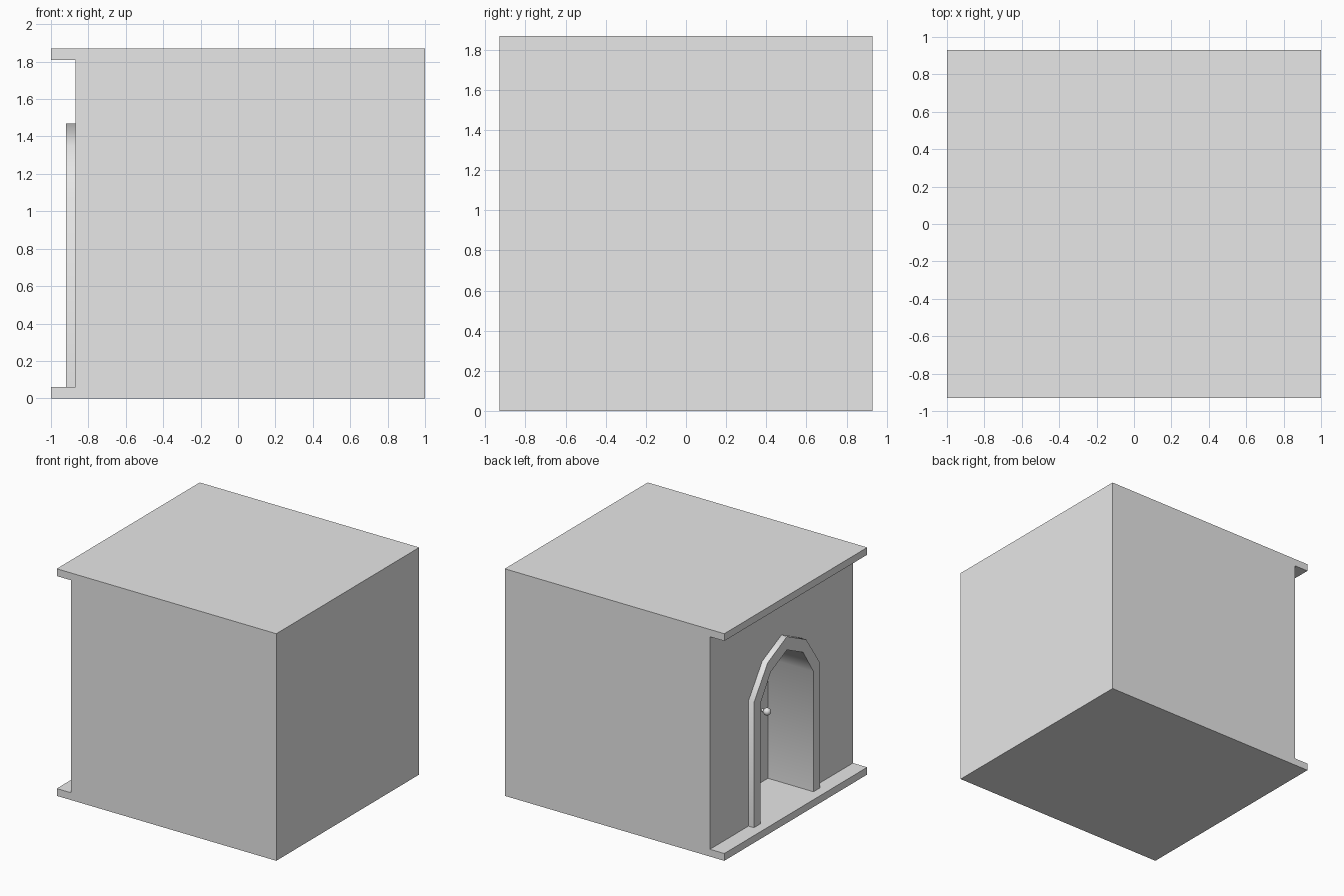
import bpy
import bmesh
import math
from mathutils import Vector

cube = bpy.data.objects.get("Cube")
if cube:
    bpy.data.objects.remove(cube, do_unlink=True)

# Single plain material
grey = bpy.data.materials.new("light_grey")
grey.use_nodes = True
grey.diffuse_color = (0.8, 0.8, 0.8, 1)
grey.node_tree.nodes["Principled BSDF"].inputs["Base Color"].default_value = (0.8, 0.8, 0.8, 1)

FLOOR, CEILING, TOP = 0.06, 1.81, 1.87
DEPTH = 0.93
WALL, FRAME, DOOR = -0.87, -0.92, -0.5


def prism(name, points, offset):
    """Extrude a flat outline along a vector."""
    bm = bmesh.new()
    face = bm.faces.new([bm.verts.new(p) for p in points])
    new = bmesh.ops.extrude_face_region(bm, geom=[face])["geom"]
    verts = [g for g in new if isinstance(g, bmesh.types.BMVert)]
    bmesh.ops.translate(bm, verts=verts, vec=Vector(offset))
    bmesh.ops.recalc_face_normals(bm, faces=bm.faces)
    mesh = bpy.data.meshes.new(name)
    bm.to_mesh(mesh)
    bm.free()
    mesh.materials.append(grey)
    obj = bpy.data.objects.new(name, mesh)
    bpy.context.collection.objects.link(obj)
    return obj


def arch(half):
    """Mirror half an arch outline, given from the foot to the apex."""
    return half + [(-y, z) for y, z in reversed(half[:-1])]


def at_x(outline, x):
    return [(x, y, z) for y, z in outline]


def smooth(obj, degrees):
    bpy.ops.object.select_all(action='DESELECT')
    obj.select_set(True)
    bpy.context.view_layer.objects.active = obj
    bpy.ops.object.shade_smooth_by_angle(angle=math.radians(degrees))


outer = arch([(0.43, FLOOR), (0.43, 1.09), (0.25, 1.35), (0, 1.47)])
inner = arch([(0.345, FLOOR), (0.345, 1.05), (0.21, 1.26), (0, 1.36)])

# Block with overhanging floor and roof slabs on the entrance side
side = [(-1, 0), (1, 0), (1, TOP), (-1, TOP), (-1, CEILING),
        (WALL, CEILING), (WALL, FLOOR), (-1, FLOOR)]
body = prism("building_body", [(x, -DEPTH, z) for x, z in side], (0, 2 * DEPTH, 0))

# Arched recess cut into the entrance wall
cutter = prism("recess_cutter", at_x(outer, FRAME), (DOOR - FRAME, 0, 0))
cutter.hide_render = True
cut = body.modifiers.new("recess", 'BOOLEAN')
cut.operation = 'DIFFERENCE'
cut.solver = 'EXACT'
cut.object = cutter
bpy.context.view_layer.objects.active = body
bpy.ops.object.modifier_apply(modifier=cut.name)
bpy.data.objects.remove(cutter, do_unlink=True)

# Arched surround that lines the recess and stands proud of the wall
frame = prism("door_frame", at_x(outer + inner[::-1], FRAME), (DOOR - FRAME, 0, 0))
smooth(frame, 60)

# Door closing the recess
prism("door", at_x(inner, DOOR - 0.005), (0.005, 0, 0))

# Door knob on a short stem
knob_y, knob_z = -0.27, 0.65
bpy.ops.mesh.primitive_cylinder_add(vertices=12, radius=0.012, depth=0.05,
                                    location=(DOOR - 0.025, knob_y, knob_z),
                                    rotation=(0, math.pi / 2, 0))
stem = bpy.context.object
stem.name = "knob_stem"
bpy.ops.mesh.primitive_uv_sphere_add(segments=16, ring_count=8, radius=0.03,
                                     location=(DOOR - 0.05, knob_y, knob_z))
knob = bpy.context.object
knob.name = "door_knob"
for part in (stem, knob):
    part.data.materials.append(grey)
    smooth(part, 40)
